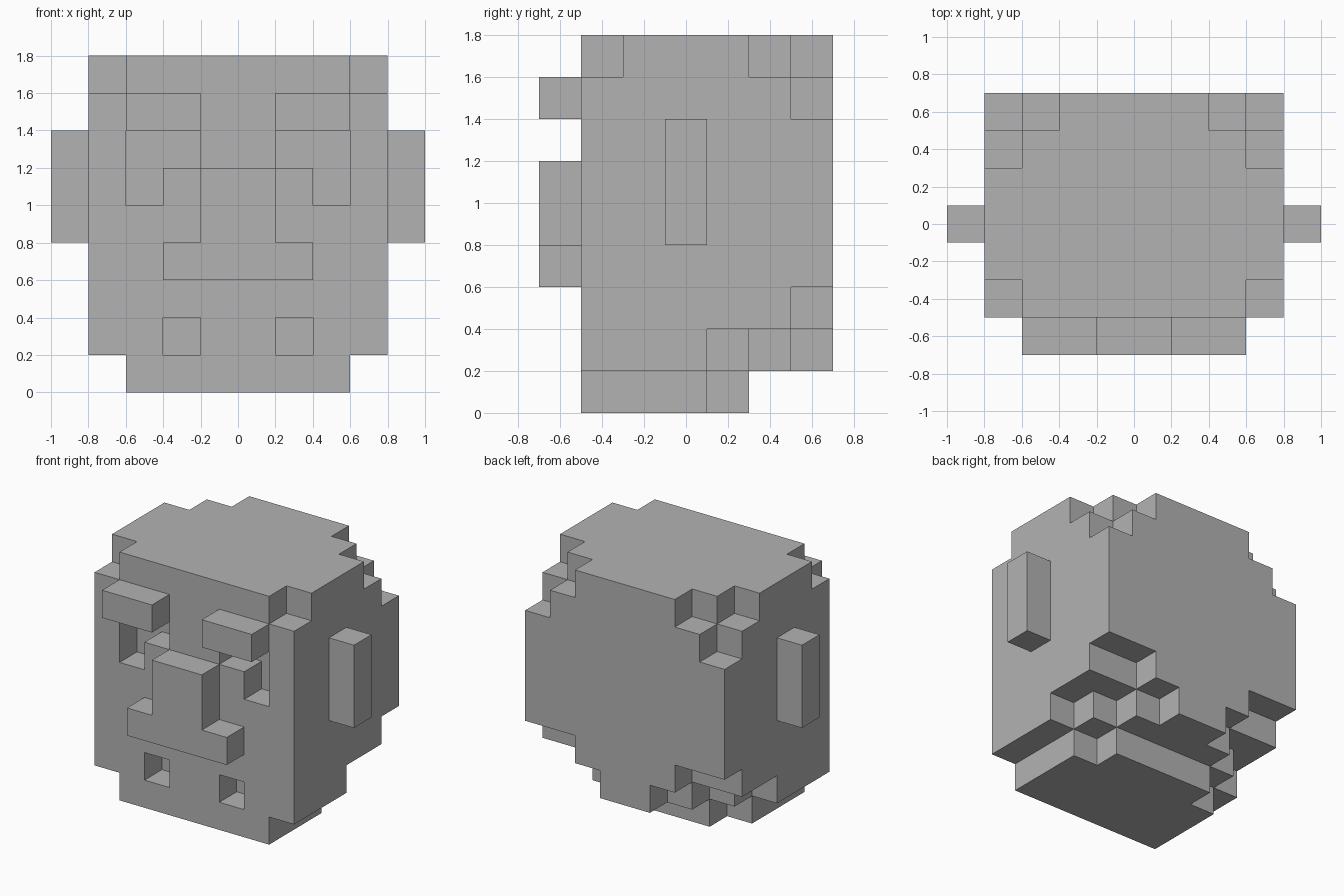
import bpy
import bmesh
from mathutils import Vector

UNIT = 0.2
ORIGIN = Vector((0, -0.5, 0))

cube = bpy.data.objects.get("Cube")
if cube:
    bpy.data.objects.remove(cube, do_unlink=True)

stone = bpy.data.materials.new("plain_grey")
stone.use_nodes = True
grey = (0.45, 0.45, 0.45, 1)
stone.diffuse_color = grey
stone.node_tree.nodes["Principled BSDF"].inputs["Base Color"].default_value = grey


def block(x, y, z):
    """Cells in half-open index ranges, on the left half only."""
    return {(i, j, k) for i in range(*x) for j in range(*y) for k in range(*z)}


def mirrored(cells):
    return cells | {(-i - 1, j, k) for i, j, k in cells}


# Head block
head = block((0, 4), (0, 6), (0, 9))
# Top corners, front and back
head -= block((3, 4), (0, 1), (8, 9))
head -= block((3, 4), (4, 6), (8, 9))
head -= block((2, 3), (5, 6), (8, 9))
head -= block((3, 4), (5, 6), (7, 8))
# Stepped nape
head -= block((2, 4), (5, 6), (2, 3))
for step in (1, 2, 3):
    head -= block((step, step + 1), (6 - step, 6), (1, 2))
# Narrow neck
head -= block((3, 4), (0, 6), (0, 1))
head -= block((0, 4), (4, 6), (0, 1))
head -= block((2, 3), (3, 4), (0, 1))
# Eye sockets and the small holes in the chin
head -= block((2, 3), (0, 1), (5, 7))
head -= block((1, 2), (0, 1), (6, 7))
head -= block((1, 2), (0, 1), (1, 2))

# Parts standing out from the head
brow = block((1, 3), (-1, 0), (7, 8))
ear = block((4, 5), (2, 3), (4, 7))
mirror_x = lambda cells: mirrored(cells) - cells
parts = {
    "head": mirrored(head),
    "left_brow": brow,
    "right_brow": mirror_x(brow),
    "left_ear": ear,
    "right_ear": mirror_x(ear),
    "nose": mirrored(block((0, 1), (-1, 0), (4, 6))),
    "upper_lip": mirrored(block((0, 2), (-1, 0), (3, 4))),
}
solid = set().union(*parts.values())


def build(name, cells):
    """Mesh only the cell sides that face open air."""
    bm = bmesh.new()
    for cell in sorted(cells):
        for axis in range(3):
            for side in (0, 1):
                beyond = list(cell)
                beyond[axis] += 2 * side - 1
                if tuple(beyond) in solid:
                    continue
                corners = []
                for u, v in ((0, 0), (1, 0), (1, 1), (0, 1)):
                    p = Vector(cell)
                    p[axis] += side
                    p[(axis + 1) % 3] += u
                    p[(axis + 2) % 3] += v
                    corners.append(bm.verts.new(p * UNIT + ORIGIN))
                bm.faces.new(corners if side else corners[::-1])
    bmesh.ops.remove_doubles(bm, verts=bm.verts[:], dist=UNIT / 100)
    mesh = bpy.data.meshes.new(name)
    bm.to_mesh(mesh)
    bm.free()
    mesh.materials.append(stone)
    bpy.context.collection.objects.link(bpy.data.objects.new(name, mesh))


for name, cells in parts.items():
    build(name, cells)
